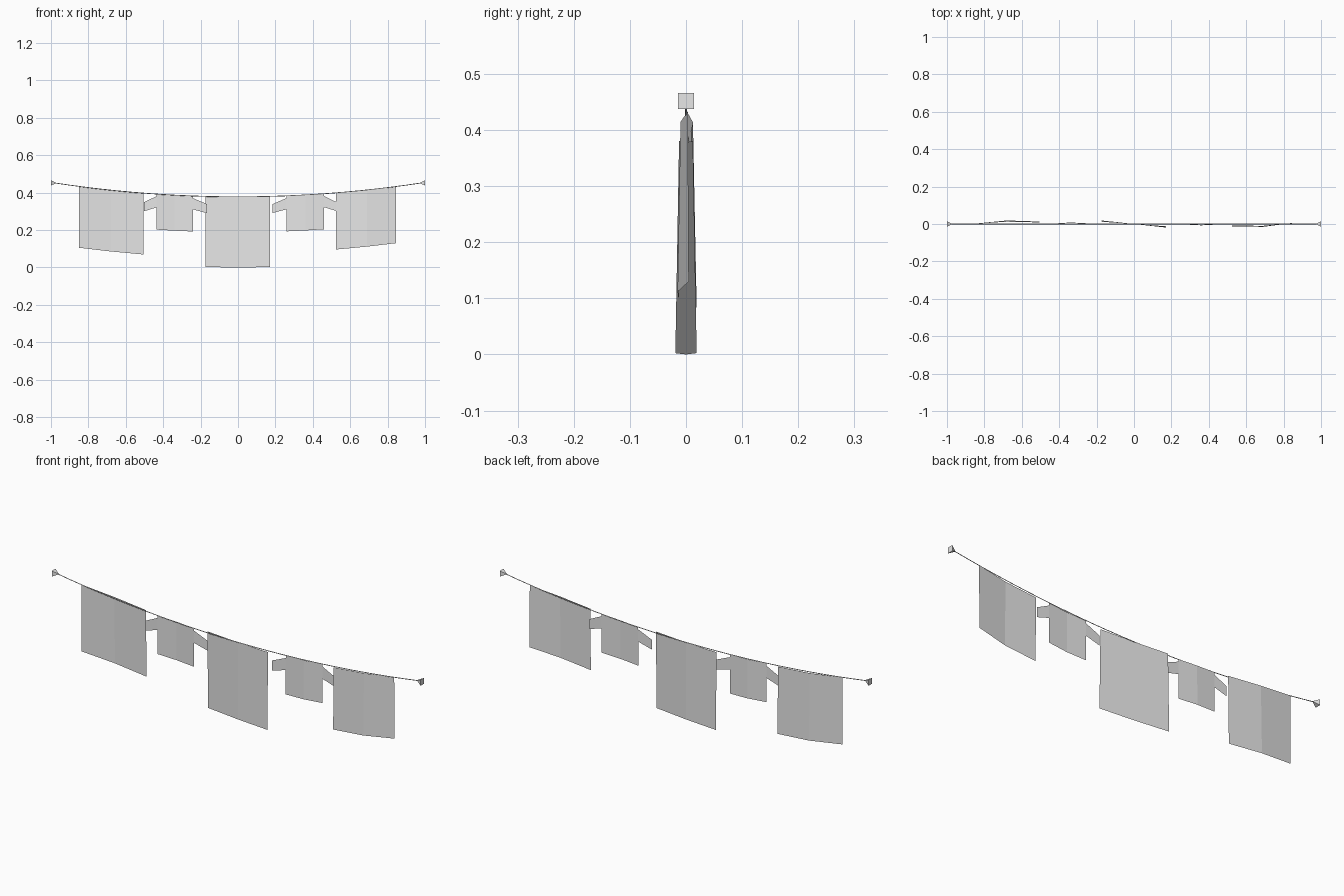
import bpy, bmesh, math
from mathutils import Matrix

cube = bpy.data.objects.get("Cube")
if cube:
    bpy.data.objects.remove(cube)

grey = bpy.data.materials.new("light grey")
grey.use_nodes = True
grey.diffuse_color = (0.8, 0.8, 0.8, 1)
grey.node_tree.nodes["Principled BSDF"].inputs["Base Color"].default_value = (0.8, 0.8, 0.8, 1)


def add(name, data):
    data.materials.append(grey)
    obj = bpy.data.objects.new(name, data)
    bpy.context.collection.objects.link(obj)
    return obj


def from_bmesh(name, bm):
    mesh = bpy.data.meshes.new(name)
    bm.to_mesh(mesh)
    bm.free()
    return add(name, mesh)


def rope_z(x):
    return 0.378 + 0.077 * x * x


def quad(bm, corners):
    return bm.faces.new([bm.verts.new(c) for c in corners])


def panel(bm, xs, sway, height):
    """Hanging sheet folded at each x, swaying more at the hem."""
    rows = []
    for x, y in zip(xs, sway):
        z = rope_z(x)
        rows.append([bm.verts.new((x, 0.65 * y, z)),
                     bm.verts.new((x, y, z - height))])
    for a, b in zip(rows, rows[1:]):
        bm.faces.new((a[0], a[1], b[1], b[0]))


# Sagging line
curve = bpy.data.curves.new("line", 'CURVE')
curve.dimensions = '3D'
curve.bevel_depth = 0.002
curve.bevel_resolution = 0
curve.use_fill_caps = True
spline = curve.splines.new('POLY')
count = 24
spline.points.add(count)
for i, p in enumerate(spline.points):
    x = -0.985 + 1.97 * i / count
    p.co = (x, 0, rope_z(x), 1)
add("hanging_line", curve)

# Pyramid wall anchors, points facing inward
for side, name in ((-1, "right_anchor"), (1, "left_anchor")):
    bm = bmesh.new()
    bmesh.ops.create_cone(bm, cap_ends=True, segments=4, radius1=0.02,
                          radius2=0, depth=0.03)
    # Square the base to the axes before turning it sideways
    if any(abs(v.co.x) < 1e-4 and abs(v.co.y) > 0.01 for v in bm.verts):
        bm.transform(Matrix.Rotation(math.pi / 4, 4, 'Z'))
    bm.transform(Matrix.Rotation(-side * math.pi / 2, 4, 'Y'))
    bm.transform(Matrix.Translation((side * 0.985, 0, 0.452)))
    from_bmesh(name, bm)

# Large sheets
for name, xs, sway, height in (
        ("right_sheet", (-0.85, -0.68, -0.505), (0.002, 0.019, 0.013), 0.328),
        ("middle_sheet", (-0.175, 0, 0.172), (0.019, 0, -0.019), 0.378),
        ("left_sheet", (0.525, 0.69, 0.845), (-0.013, -0.015, 0.005), 0.303)):
    bm = bmesh.new()
    panel(bm, xs, sway, height)
    from_bmesh(name, bm)

# Small shirts: folded body with a drooping sleeve on each side
for name, left, right, reach_l, reach_r, sway in (
        ("right_shirt", -0.437, -0.24, 0.065, 0.075, (0.002, 0.008, 0.003)),
        ("left_shirt", 0.26, 0.46, 0.075, 0.065, (-0.002, -0.007, -0.002))):
    bm = bmesh.new()
    panel(bm, (left, (left + right) / 2, right), sway, 0.19)
    for x, reach, y in ((left, -reach_l, sway[0]), (right, reach_r, sway[2])):
        top = rope_z(x) - 0.012
        tip = x + reach
        quad(bm, ((x, y * 0.7, top), (x, y * 0.7, top - 0.06),
                  (tip, y, top - 0.08), (tip, y, top - 0.032)))
    bmesh.ops.recalc_face_normals(bm, faces=bm.faces)
    from_bmesh(name, bm)
